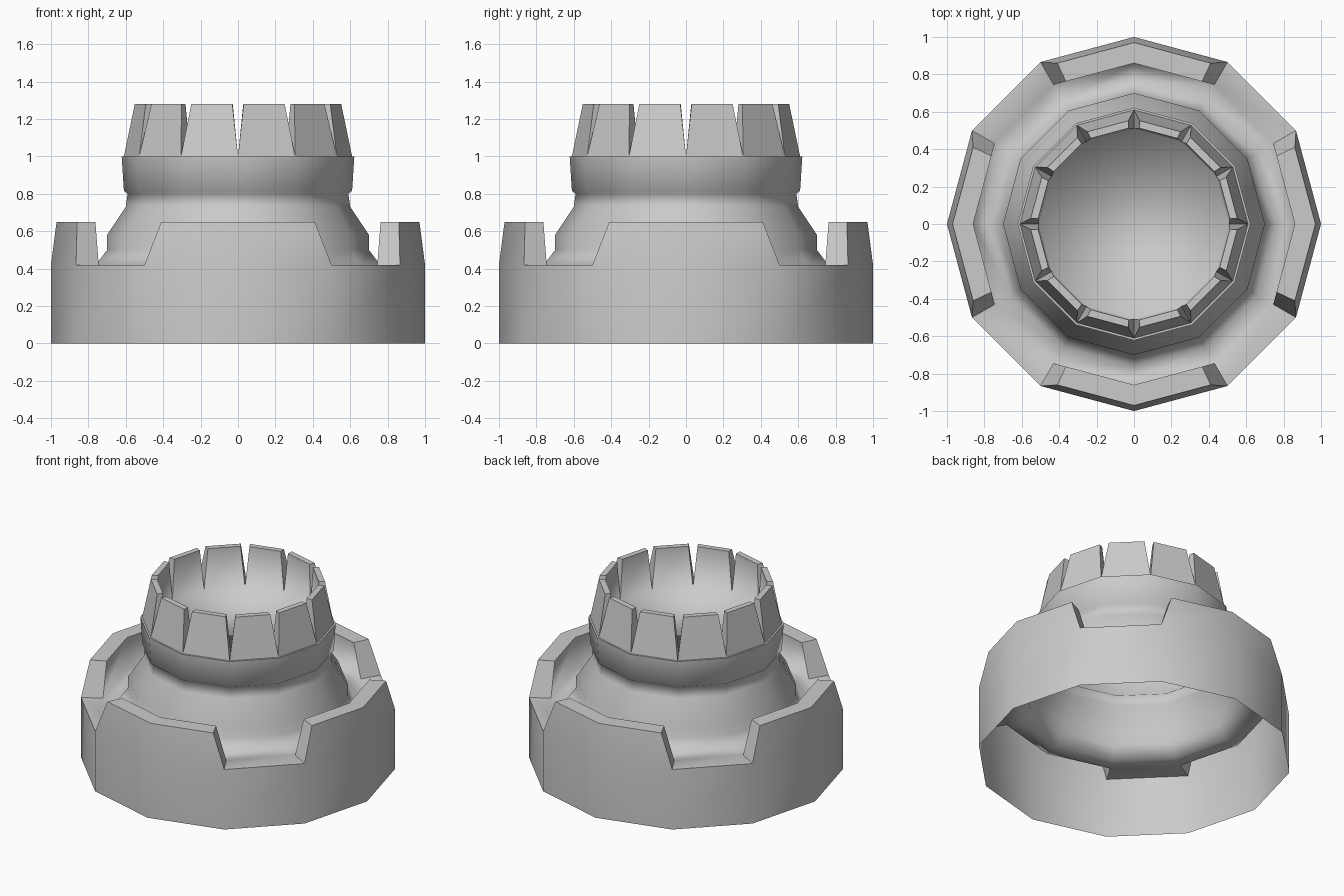
import bpy, bmesh
from math import cos, sin, radians, pi

SIDES = 12
STEP = 360 / SIDES

cube = bpy.data.objects.get("Cube")
if cube:
    bpy.data.objects.remove(cube)

stone = bpy.data.materials.new("light_grey_stone")
GREY = (0.6, 0.6, 0.6, 1)
stone.diffuse_color = GREY
stone.use_nodes = True
stone.node_tree.nodes["Principled BSDF"].inputs["Base Color"].default_value = GREY


def point(radius, angle, z):
    """Point on the twelve-sided outline of the given corner radius."""
    off = radians((angle % STEP) - STEP / 2)
    r = radius * cos(pi / SIDES) / cos(off)
    return (r * cos(radians(angle)), r * sin(radians(angle)), z)


def ring(bm, radius, z):
    return [bm.verts.new(point(radius, i * STEP, z)) for i in range(SIDES)]


def band(bm, low, high):
    for i in range(SIDES):
        j = (i + 1) % SIDES
        bm.faces.new((low[i], low[j], high[j], high[i]))


def is_radial(edge):
    a, b = (v.co for v in edge.verts)
    flat = abs(a.x * b.y - a.y * b.x) < 0.001
    return flat and abs(a.z - b.z) < 0.001


def finish(bm, name):
    """Orient faces, crease outward corners and make the object."""
    bmesh.ops.recalc_face_normals(bm, faces=bm.faces)
    top = max(bm.faces, key=lambda f: f.calc_center_median().z)
    top.normal_update()
    if top.normal.z < 0:
        bmesh.ops.reverse_faces(bm, faces=bm.faces)
    bm.normal_update()
    for f in bm.faces:
        f.smooth = True
    for e in bm.edges:
        if len(e.link_faces) == 2:
            convex = e.calc_face_angle_signed(0) > radians(62)
            steep = e.calc_face_angle(0) > radians(50)
            e.smooth = not (convex or (steep and is_radial(e)))
    mesh = bpy.data.meshes.new(name)
    bm.to_mesh(mesh)
    bm.free()
    mesh.materials.append(stone)
    obj = bpy.data.objects.new(name, mesh)
    bpy.context.collection.objects.link(obj)


# Base wall with four wide battlements, trough and tower
bm = bmesh.new()
foot = ring(bm, 1.0, 0)
rim = ring(bm, 1.0, 0.42)
inner = ring(bm, 0.86, 0.42)
band(bm, foot, rim)

for i in range(1, SIDES, 3):          # notch floors on the diagonals
    bm.faces.new((rim[i], rim[i + 1], inner[i + 1], inner[i]))

for c in range(0, SIDES, 3):          # battlements on the four axes
    ids = [(c + k) % SIDES for k in (-1, 0, 1)]
    angles = [c * STEP + a for a in (-25.5, 0, 25.5)]
    out_top = [bm.verts.new(point(0.97, a, 0.65)) for a in angles]
    in_top = [bm.verts.new(point(0.86, a, 0.65)) for a in angles]
    for k in range(2):
        a, b = ids[k], ids[k + 1]
        bm.faces.new((rim[a], rim[b], out_top[k + 1], out_top[k]))
        bm.faces.new((out_top[k], out_top[k + 1], in_top[k + 1], in_top[k]))
        bm.faces.new((in_top[k], in_top[k + 1], inner[b], inner[a]))
    for k in (0, 2):
        bm.faces.new((rim[ids[k]], out_top[k], in_top[k], inner[ids[k]]))

TOWER = [(0.76, 0.42), (0.7, 0.5), (0.7, 0.58), (0.6, 0.73), (0.59, 0.8),
         (0.61, 0.815), (0.622, 1.0), (0.61, 1.0)]
last = inner
for radius, z in TOWER:
    new = ring(bm, radius, z)
    band(bm, last, new)
    last = new
finish(bm, "base_wall_and_tower")

# Crown of twelve slabs parted by narrow notches, around a floor
bm = bmesh.new()
outer = ring(bm, 0.61, 1.0)
inside = ring(bm, 0.508, 1.0)
bm.faces.new(inside)
for i in range(SIDES):
    j = (i + 1) % SIDES
    ends = [(i + t) * STEP for t in (0.105, 0.895)]
    o1, o2 = [bm.verts.new(point(0.56, a, 1.28)) for a in ends]
    n1, n2 = [bm.verts.new(point(0.52, a, 1.28)) for a in ends]
    bm.faces.new((outer[i], outer[j], o2, o1))
    bm.faces.new((o1, o2, n2, n1))
    bm.faces.new((n1, n2, inside[j], inside[i]))
    bm.faces.new((outer[i], o1, n1, inside[i]))
    bm.faces.new((outer[j], inside[j], n2, o2))
finish(bm, "tower_crown")
